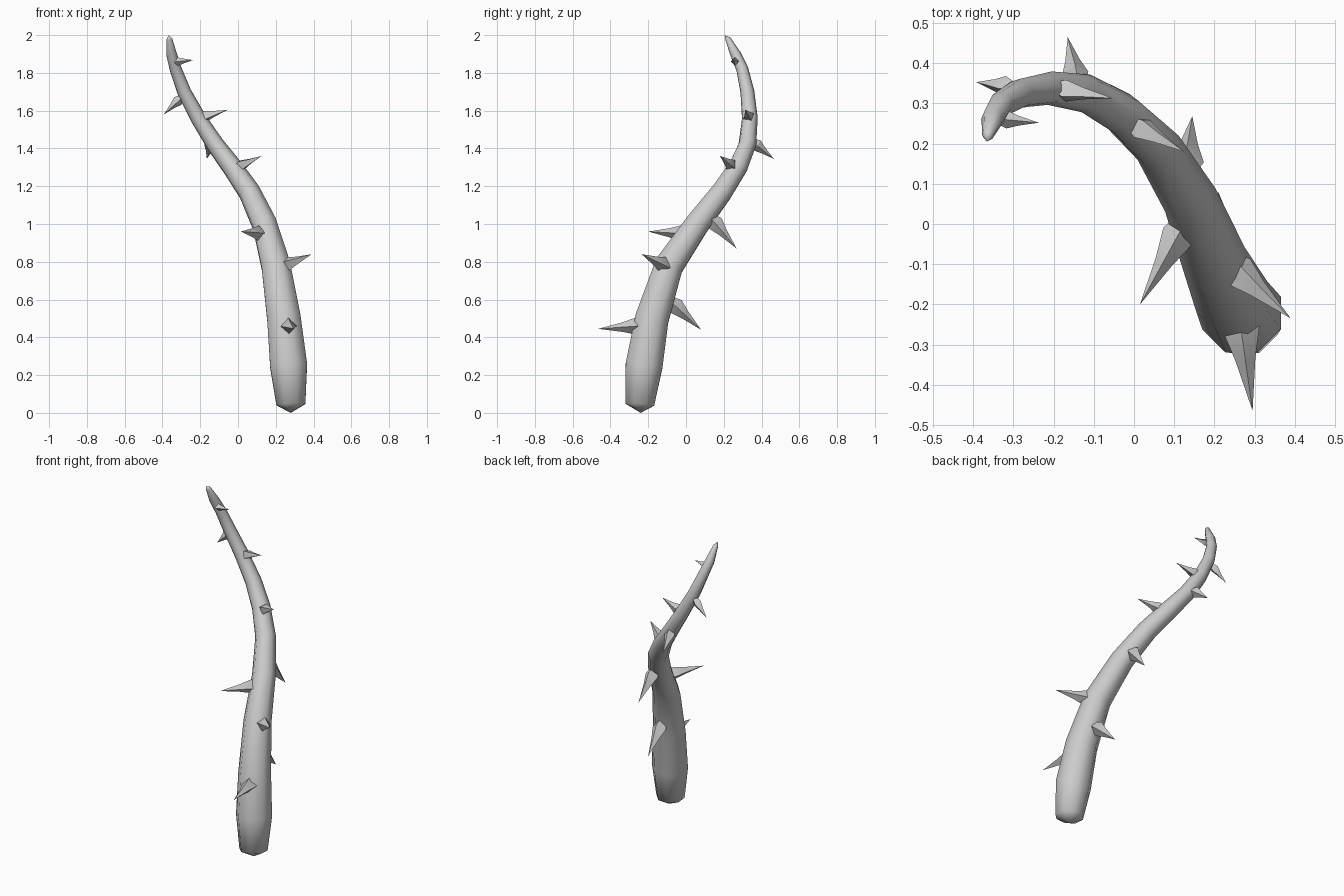
import bpy, bmesh, math
from mathutils import Vector

cube = bpy.data.objects.get("Cube")
if cube:
    bpy.data.objects.remove(cube)

grey = bpy.data.materials.new("plain_grey")
grey.use_nodes = True
colour = (0.6, 0.6, 0.6, 1)
grey.diffuse_color = colour
grey.node_tree.nodes["Principled BSDF"].inputs["Base Color"].default_value = colour


def loft(name, centres, radii, sides, smooth_angle, twist=0.0):
    """Skin rings along a path; a zero radius closes that end in a point."""
    bm = bmesh.new()
    rings = []
    side = Vector((1, 0, 0))
    last = len(centres) - 1
    for i, (centre, radius) in enumerate(zip(centres, radii)):
        tangent = (centres[min(i + 1, last)] - centres[max(i - 1, 0)]).normalized()
        if abs(tangent.dot(side)) > 0.95:
            side = Vector((0, 1, 0))
        side = (side - tangent * side.dot(tangent)).normalized()
        up = tangent.cross(side)
        if radius == 0:
            rings.append([bm.verts.new(centre)] * sides)
            continue
        ring = []
        for k in range(sides):
            a = 2 * math.pi * k / sides + twist
            ring.append(bm.verts.new(centre + radius * (side * math.cos(a) + up * math.sin(a))))
        rings.append(ring)
    for low, high in zip(rings, rings[1:]):
        for k in range(sides):
            n = (k + 1) % sides
            bm.faces.new(dict.fromkeys((low[k], low[n], high[n], high[k])))
    if radii[0] > 0:
        bm.faces.new(reversed(rings[0]))
    bmesh.ops.recalc_face_normals(bm, faces=bm.faces)
    mesh = bpy.data.meshes.new(name)
    bm.to_mesh(mesh)
    bm.free()
    mesh.materials.append(grey)
    obj = bpy.data.objects.new(name, mesh)
    bpy.context.collection.objects.link(obj)
    bpy.ops.object.select_all(action='DESELECT')
    obj.select_set(True)
    bpy.context.view_layer.objects.active = obj
    bpy.ops.object.shade_smooth_by_angle(angle=math.radians(smooth_angle))
    return obj


# Curving stem: x, y, z, radius from the blunt base to the tip
stem = [
    (0.28, -0.24, 0.00, 0), (0.28, -0.245, 0.045, 0.083),
    (0.268, -0.222, 0.25, 0.106), (0.243, -0.18, 0.50, 0.096),
    (0.20, -0.09, 0.78, 0.082), (0.14, 0.06, 1.00, 0.069),
    (0.06, 0.19, 1.17, 0.06), (-0.03, 0.275, 1.30, 0.054),
    (-0.12, 0.325, 1.42, 0.048), (-0.21, 0.338, 1.56, 0.042),
    (-0.285, 0.325, 1.70, 0.037), (-0.33, 0.298, 1.82, 0.032),
    (-0.352, 0.262, 1.90, 0.028), (-0.363, 0.222, 1.98, 0.015),
    (-0.366, 0.205, 2.00, 0),
]
loft("stem", [Vector(p[:3]) for p in stem], [p[3] for p in stem], 8, 60, math.pi / 8)

# Four-sided thorns: root, tip, half width
thorns = [
    ((0.265, -0.25, 0.46), (0.295, -0.465, 0.445), 0.046),
    ((0.25, -0.11, 0.78), (0.39, -0.235, 0.84), 0.046),
    ((0.115, -0.02, 0.95), (0.015, -0.2, 0.96), 0.042),
    ((0.13, 0.15, 1.01), (0.145, 0.268, 0.87), 0.043),
    ((0.225, -0.06, 0.57), (0.21, 0.08, 0.44), 0.045),
    ((0.015, 0.24, 1.31), (0.125, 0.18, 1.36), 0.034),
    ((-0.145, 0.37, 1.42), (-0.165, 0.465, 1.345), 0.033),
    ((-0.175, 0.333, 1.57), (-0.053, 0.313, 1.605), 0.031),
    ((-0.315, 0.34, 1.655), (-0.393, 0.353, 1.58), 0.028),
    ((-0.32, 0.26, 1.86), (-0.237, 0.252, 1.868), 0.022),
]
for number, (root, tip, width) in enumerate(thorns, 1):
    root, tip = Vector(root), Vector(tip)
    path = [root.lerp(tip, t) for t in (-0.2, 0.05, 0.4, 1)]
    loft(f"thorn_{number}", path, [width * 0.6, width, width * 0.55, 0], 4, 30)
